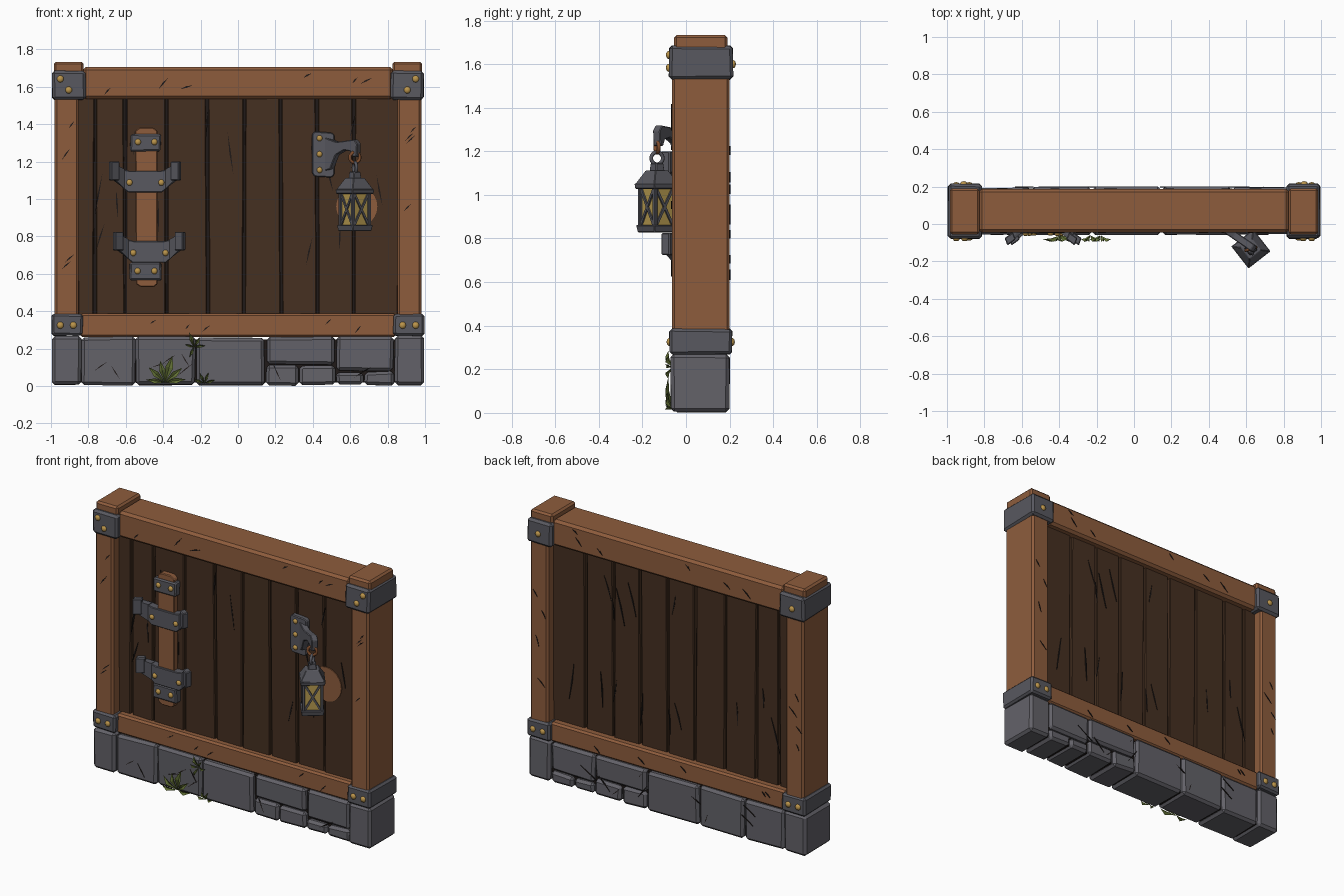
import bpy, bmesh, math, random
from mathutils import Matrix, Vector

if "Cube" in bpy.data.objects:
    bpy.data.objects.remove(bpy.data.objects["Cube"])
random.seed(7)

def material(name, col):
    m = bpy.data.materials.new(name)
    m.diffuse_color = (*col, 1)
    m.use_nodes = True
    m.node_tree.nodes["Principled BSDF"].inputs["Base Color"].default_value = m.diffuse_color
    return m

WOOD = material("warm wood", (0.27, 0.108, 0.046))
PLANK = material("dark plank wood", (0.060, 0.029, 0.015))
GAP = material("dark gap", (0.014, 0.010, 0.009))
STONE = material("grey stone", (0.125, 0.122, 0.140))
IRON = material("grey iron", (0.098, 0.098, 0.115))
BRASS = material("brass", (0.50, 0.30, 0.07))
GLASS = material("amber glass", (0.48, 0.33, 0.08))
RUST = material("rusty ring", (0.22, 0.075, 0.025))
LEAF = material("leaf green", (0.12, 0.16, 0.035))

def finish(name, bm, mat, smooth=False):
    bmesh.ops.recalc_face_normals(bm, faces=bm.faces[:])
    me = bpy.data.meshes.new(name)
    bm.to_mesh(me)
    bm.free()
    me.materials.append(mat)
    for p in me.polygons:
        p.use_smooth = smooth
    ob = bpy.data.objects.new(name, me)
    bpy.context.collection.objects.link(ob)
    return ob

def hull(name, pts, mat, bevel=0.0):
    bm = bmesh.new()
    for p in pts:
        bm.verts.new(p)
    bmesh.ops.convex_hull(bm, input=bm.verts[:])
    bmesh.ops.dissolve_limit(bm, angle_limit=0.02, verts=bm.verts[:], edges=bm.edges[:])
    if bevel:
        bmesh.ops.bevel(bm, geom=bm.edges[:], offset=bevel, segments=1, affect='EDGES')
    return finish(name, bm, mat)

def box(name, x, y, z, mat, bevel=0.006, jit=0.0):
    bm = bmesh.new()
    bmesh.ops.create_cube(bm, size=1)
    for v in bm.verts:
        v.co = [(a[0] + a[1]) / 2 + c * (a[1] - a[0]) + random.uniform(-jit, jit)
                for a, c in zip((x, y, z), v.co)]
    if bevel:
        bmesh.ops.bevel(bm, geom=bm.edges[:], offset=bevel, segments=1, affect='EDGES')
    return finish(name, bm, mat)

def prism(name, pts, y0, y1, mat, bevel=0.0):
    bm = bmesh.new()
    f = bm.faces.new([bm.verts.new((x, y0, z)) for x, z in pts])
    r = bmesh.ops.extrude_face_region(bm, geom=[f])
    for v in r['geom']:
        if isinstance(v, bmesh.types.BMVert):
            v.co.y = y1
    if bevel:
        bmesh.ops.bevel(bm, geom=bm.edges[:], offset=bevel, segments=1, affect='EDGES')
    return finish(name, bm, mat)

def rivets(name, spots, r=0.019):
    bm = bmesh.new()
    for p in spots:
        bmesh.ops.create_uvsphere(bm, u_segments=10, v_segments=6, radius=r,
                                  matrix=Matrix.Translation(p) @ Matrix.Diagonal((1, 0.75, 1, 1)))
    return finish(name, bm, BRASS, True)

def mx(s, a, b):
    return tuple(sorted((s * a, s * b)))

# posts, caps, iron corner bands
for s, side in ((-1, "left"), (1, "right")):
    box(side + "_post", mx(s, 0.852, 0.98), (-0.065, 0.2), (0.3, 1.6), WOOD, 0.012)
    box(side + "_post_cap", mx(s, 0.825, 0.985), (-0.055, 0.19), (1.6, 1.733), WOOD, 0.012)
    box(side + "_top_band", mx(s, 0.815, 0.993), (-0.078, 0.215), (1.53, 1.685), IRON, 0.014, 0.003)
    box(side + "_bottom_band", mx(s, 0.83, 0.995), (-0.075, 0.21), (0.27, 0.385), IRON, 0.012, 0.003)
    box(side + "_end_stone", mx(s, 0.838, 0.993), (-0.07, 0.2), (0.005, 0.268), STONE, 0.016, 0.003)
    rivets(side + "_band_rivets", [(s * 0.95, -0.078, 1.642), (s * 0.905, -0.078, 1.583),
           (s * 0.95, -0.075, 0.325), (s * 0.88, -0.075, 0.325), (s * 0.91, 0.215, 1.6),
           (s * 0.95, 0.21, 0.325), (s * 0.88, 0.21, 0.325)])

# beams
box("top_beam", (-0.83, 0.83), (-0.045, 0.187), (1.535, 1.705), WOOD, 0.016)
box("bottom_beam", (-0.845, 0.845), (-0.042, 0.185), (0.262, 0.388), WOOD, 0.012)

# foundation stones
box("stone_core", (-0.86, 0.86), (-0.025, 0.17), (0.02, 0.25), GAP, 0)
for x0, x1, z0, z1 in ((-0.835, -0.552, 0, .262), (-0.545, -0.228, 0, .262), (-0.22, 0.143, 0, .262),
                       (0.152, 0.518, .118, .262), (0.152, 0.325, 0, .112), (0.332, 0.518, 0, .108),
                       (0.526, 0.832, .08, .262), (0.526, 0.67, 0, .076), (0.677, 0.832, 0, .076)):
    box("foundation_stone", (x0, x1), (-0.055, 0.197), (max(z0, 0.006), z1), STONE, 0.016, 0.005)

# planks over a dark core
box("plank_gap_core", (-0.87, 0.87), (0.045, 0.095), (0.37, 1.56), GAP, 0)
edges = [-0.865, -0.765, -0.605, -0.38, -0.163, 0.033, 0.23, 0.423, 0.62, 0.865]
for a, b in zip(edges, edges[1:]):
    box("wall_plank", (a + 0.006, b - 0.006), (0.0, 0.14), (0.36, 1.56), PLANK, 0.005, 0.004)

# wood and stone cracks, thin wedges on both faces
def cracks(name, areas):
    bm = bmesh.new()
    for n, xr, zr, tilt, ln, w, y in areas:
        for _ in range(n):
            c = Vector((random.uniform(*xr), y, random.uniform(*zr)))
            a = tilt + random.uniform(-0.3, 0.3)
            d = Vector((math.cos(a), 0, math.sin(a)))
            q = Vector((-d.z, 0, d.x))
            L = ln * random.uniform(0.6, 1.2)
            rim = [c - d * L / 2, c + q * w / 2, c + d * L / 2, c - q * w / 4]
            lo = [bm.verts.new(p - Vector((0, 0.003, 0))) for p in rim]
            hi = [bm.verts.new(p + Vector((0, 0.003, 0))) for p in rim]
            bm.faces.new(lo)
            bm.faces.new(hi)
            for i in range(4):
                bm.faces.new((lo[i], lo[i - 1], hi[i - 1], hi[i]))
    finish(name, bm, GAP)

areas = []
for beam_y, plank_y, stone_y, post_y in ((-0.045, -0.001, -0.055, -0.065), (0.187, 0.141, 0.197, 0.2)):
    areas += [(6, (-0.75, 0.75), (1.57, 1.67), 0.6, 0.07, 0.012, beam_y),
              (5, (-0.75, 0.75), (0.29, 0.36), 0.7, 0.06, 0.010, beam_y),
              (14, (-0.8, 0.8), (0.55, 1.4), 1.5, 0.2, 0.012, plank_y),
              (5, (-0.75, 0.75), (0.06, 0.2), 0.5, 0.12, 0.008, stone_y),
              (4, (-0.75, 0.75), (0.06, 0.2), 2.2, 0.10, 0.008, stone_y)]
    areas += [(4, mx(s, 0.88, 0.95), (0.5, 1.4), 1.0, 0.07, 0.010, post_y) for s in (-1, 1)]
cracks("surface_cracks", areas)

# wooden bar with iron clamps on the left
hull("latch_bar", [(x, y, z) for y in (0.0, -0.04) for x, z in
     ((-0.545, 0.545), (-0.52, 0.53), (-0.45, 0.53), (-0.43, 0.545),
      (-0.43, 1.365), (-0.455, 1.383), (-0.525, 1.383), (-0.55, 1.365))], WOOD, 0.005)
box("latch_top_band", (-0.575, -0.413), (-0.05, 0.0), (1.257, 1.348), IRON, 0.008, 0.003)
box("latch_bottom_band", (-0.577, -0.41), (-0.05, 0.0), (0.565, 0.66), IRON, 0.008, 0.003)
for cx, z in ((-0.497, 1.035), (-0.475, 0.66)):
    prism("clamp_middle", [(cx - .125, z + .03), (cx - .09, z), (cx + .09, z), (cx + .125, z + .03),
          (cx + .125, z + .125), (cx + .08, z + .115), (cx - .08, z + .115), (cx - .125, z + .125)],
          0.0, -0.052, IRON, 0.004)
    for s in (-1, 1):
        hull("clamp_arm", [(cx + s * x, y, zz) for x, y, zz in
             ((.11, -.052, z + .02), (.11, -.01, z + .02), (.11, -.052, z + .125), (.11, -.01, z + .125),
              (.155, -.09, z + .065), (.17, -.055, z + .065), (.155, -.09, z + .15), (.17, -.055, z + .15))], IRON)
        hull("clamp_tip", [(cx + s * x, y, zz) for x, y in
             ((.135, -.082), (.15, -.045), (.195, -.075), (.18, -.115)) for zz in (z + .065, z + .165)], IRON, 0.005)
rivets("latch_rivets", [(-.535, -.05, 1.305), (-.447, -.05, 1.305), (-.58, -.052, 1.088), (-.41, -.052, 1.088),
       (-.56, -.052, .712), (-.388, -.052, .712), (-.537, -.05, .615), (-.447, -.05, .615)], 0.017)

# lantern wall bracket
prism("lantern_wall_plate", [(0.395, 1.14), (0.41, 1.12), (0.5, 1.115), (0.515, 1.13), (0.515, 1.345),
      (0.5, 1.355), (0.41, 1.362), (0.395, 1.345)], 0.0, -0.035, IRON, 0.005)
rivets("wall_plate_rivets", [(0.436, -0.035, z) for z in (1.325, 1.24, 1.155)], 0.016)
arm = prism("lantern_arm", [(0, 1.15), (0.04, 1.16), (0.075, 1.235), (0.13, 1.262), (0.17, 1.255), (0.185, 1.225),
            (0.21, 1.225), (0.215, 1.295), (0.195, 1.318), (0.08, 1.305), (0, 1.33)], -0.02, 0.02, IRON, 0.004)
arm.location = (0.47, -0.015, 0)
arm.rotation_euler.z = -0.60
CX, CY, ROT = 0.625, -0.133, math.radians(38)
for z, a in ((1.222, 0.3), (1.168, 1.87)):
    bpy.ops.mesh.primitive_torus_add(major_segments=16, minor_segments=6, major_radius=0.028, minor_radius=0.009,
                                     location=(CX, CY, z), rotation=(math.pi / 2, 0, a))
    ring = bpy.context.object
    ring.name = "lantern_ring"
    ring.data.materials.append(RUST if z > 1.2 else IRON)
    bpy.ops.object.shade_smooth()

# lantern, built around its own axis then turned
def tier(name, z0, r0, z1, r1, mat, bev=0.0):
    return hull(name, [(x * r, y * r, z) for z, r in ((z0, r0), (z1, r1)) for x in (-1, 1) for y in (-1, 1)], mat, bev)

parts = [tier("lantern_base", 0.828, 0.064, 0.862, 0.070, IRON, 0.004),
         tier("lantern_glass", 0.855, 0.052, 1.04, 0.052, GLASS),
         tier("lantern_eaves", 1.028, 0.072, 1.052, 0.075, IRON, 0.003),
         tier("lantern_roof", 1.05, 0.072, 1.112, 0.038, IRON, 0.003),
         tier("lantern_finial", 1.108, 0.026, 1.146, 0.022, IRON, 0.004)]
for sx in (-1, 1):
    for sy in (-1, 1):
        parts.append(box("lantern_corner", mx(sx, 0.046, 0.063), mx(sy, 0.046, 0.063), (0.85, 1.04), IRON, 0.002))
for p in parts:
    p.location = (CX, CY, 0)
    p.rotation_euler.z = ROT
for k in range(4):
    for t in (-1, 1):
        bar = box("lantern_cross_bar", (-0.006, 0.006), (-0.006, 0.006), (-0.095, 0.095), IRON, 0)
        bar.matrix_world = (Matrix.Translation((CX, CY, 0.945)) @ Matrix.Rotation(ROT + k * math.pi / 2, 4, 'Z')
                            @ Matrix.Translation((0, -0.054, 0)) @ Matrix.Rotation(t * 0.52, 4, 'Y'))

# light brown round patch on the wall behind the lantern
disc = bmesh.new()
bmesh.ops.create_cone(disc, cap_ends=True, segments=24, radius1=0.11, radius2=0.11, depth=0.006,
                      matrix=Matrix.Translation((0.635, -0.003, 0.96)) @ Matrix.Rotation(math.pi / 2, 4, 'X'))
finish("wall_patch", disc, WOOD)

# leafy tufts on the stones
def tuft(x, z, leaves):
    bm = bmesh.new()
    for ang, L in leaves:
        d = Vector((math.cos(ang), 0, math.sin(ang)))
        q = Vector((-d.z, 0, d.x)) * L * 0.14
        o = Vector((x, -0.06, z))
        f = Vector((0, -0.035, 0))
        b, t = bm.verts.new(o), bm.verts.new(o + d * L + f * 0.6)
        m = o + d * L * 0.55 + f
        l, c, r = [bm.verts.new(p) for p in (m + q, m + Vector((0, 0.01, 0)), m - q)]
        k = bm.verts.new(m + Vector((0, 0.018, 0)))
        for tri in ((b, l, c), (b, c, r), (l, t, c), (c, t, r), (b, k, l), (b, r, k), (l, k, t), (k, r, t)):
            bm.faces.new(tri)
    finish("leaf_tuft", bm, LEAF)

tuft(-0.39, 0.02, ((0.15, .11), (0.7, .12), (1.3, .15), (1.8, .12), (2.4, .12), (3.0, .10)))
tuft(-0.235, 0.21, ((0.1, .06), (1.0, .06), (1.9, .08), (2.9, .05), (4.3, .06)))
tuft(-0.18, 0.015, ((0.3, .06), (1.2, .06), (2.0, .06), (2.8, .06)))
